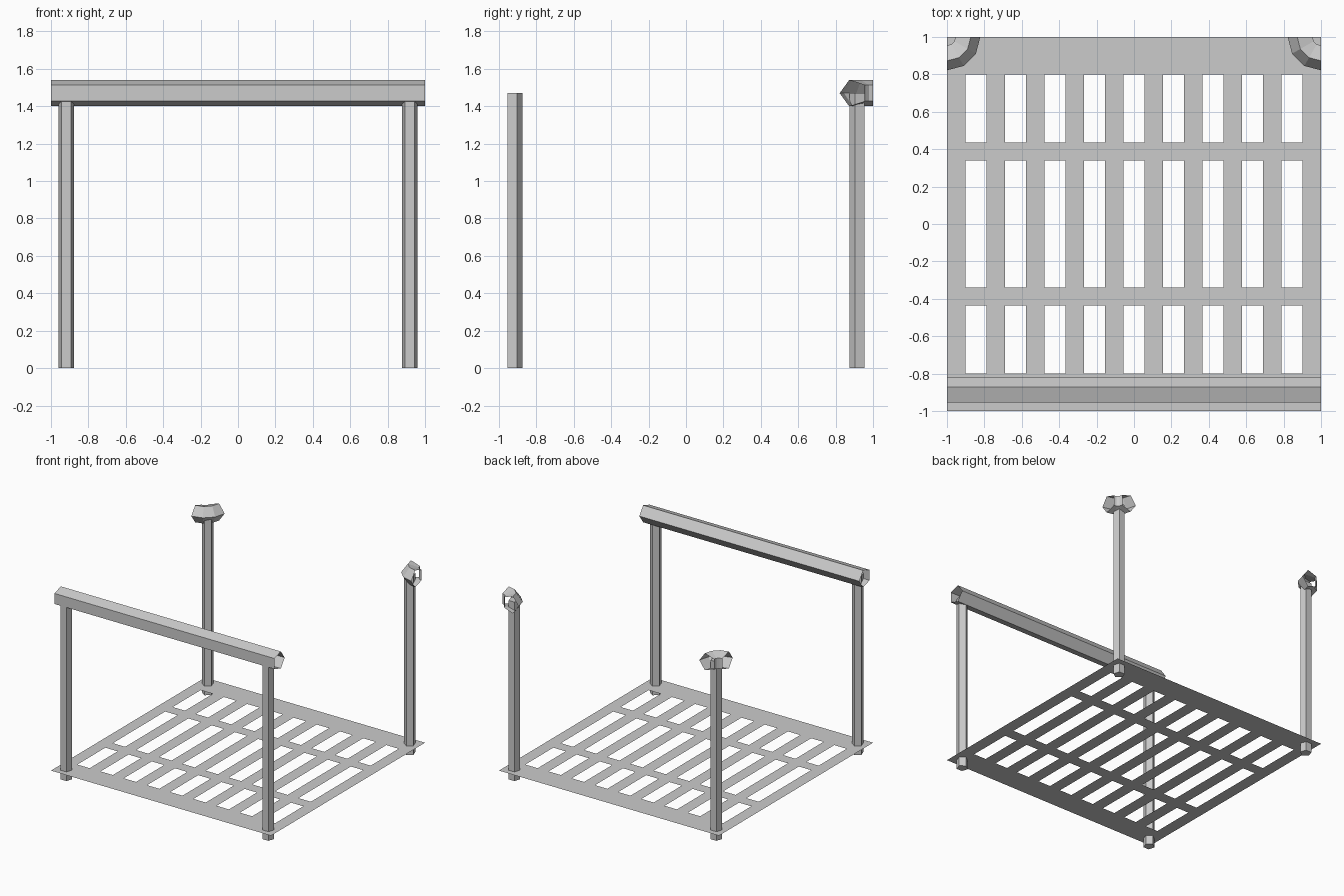
import bpy, bmesh
from math import cos, sin, pi

if "Cube" in bpy.data.objects:
    bpy.data.objects.remove(bpy.data.objects["Cube"])

PLATE_Z, RAIL_Z = 0.075, 1.47
RAIL_R, RAIL_INSET = 0.0735, 0.105
POST_R, POST_POS = 0.044, 0.918


def finish(name, bm, recalc=True):
    bmesh.ops.remove_doubles(bm, verts=bm.verts, dist=1e-5)
    if recalc:
        bmesh.ops.recalc_face_normals(bm, faces=bm.faces)
    mesh = bpy.data.meshes.new(name)
    bm.to_mesh(mesh)
    bm.free()
    obj = bpy.data.objects.new(name, mesh)
    bpy.context.collection.objects.link(obj)
    return obj


def pentagon(r):
    return [(r * cos(2 * pi * k / 5), r * sin(2 * pi * k / 5)) for k in range(5)]


def loft(name, rings, caps=False):
    """Skin a tube through a list of closed rings."""
    bm = bmesh.new()
    vs = [[bm.verts.new(p) for p in ring] for ring in rings]
    for a, b in zip(vs, vs[1:]):
        for k in range(len(a)):
            n = (k + 1) % len(a)
            bm.faces.new((a[k], a[n], b[n], b[k]))
    if caps:
        bm.faces.new(vs[0])
        bm.faces.new(vs[-1])
    return finish(name, bm)


# Slotted floor panel: thin sheet with 9 x 3 openings
xs = [-1.0]
for i in range(9):
    c = (i - 4) * 0.211
    xs += [c - 0.056, c + 0.056]
xs.append(1.0)
ys = [-1, -0.80, -0.437, -0.34, 0.34, 0.437, 0.80, 1]
bm = bmesh.new()
grid = [[bm.verts.new((x, y, PLATE_Z)) for y in ys] for x in xs]
for i in range(len(xs) - 1):
    for j in range(len(ys) - 1):
        if i % 2 and j % 2:
            continue
        bm.faces.new((grid[i][j], grid[i + 1][j], grid[i + 1][j + 1], grid[i][j + 1]))
finish("floor_panel", bm, recalc=False)

# Four five-sided posts, pointed edge facing inward
for sy, row in ((-1, "front"), (1, "back")):
    for sx, side in ((-1, "left"), (1, "right")):
        loft(f"{row}_{side}_post",
             [[(sx * POST_POS + v, sy * (POST_POS - u), z) for u, v in pentagon(POST_R)]
              for z in (0, RAIL_Z)], caps=True)

# Front rail: open-ended five-sided tube
loft("front_rail",
     [[(x, -1 + RAIL_INSET + u, RAIL_Z + v) for u, v in pentagon(RAIL_R)]
      for x in (-1, 1)])

# Back corner rails: same section swept a quarter turn about each corner
for sx, side in ((-1, "left"), (1, "right")):
    rings = []
    for s in range(4):
        t = s * pi / 6
        rings.append([(sx * (1 - (RAIL_INSET + u) * cos(t)),
                       1 - (RAIL_INSET + u) * sin(t), RAIL_Z + v)
                      for u, v in pentagon(RAIL_R)])
    loft(f"back_{side}_corner_rail", rings)
